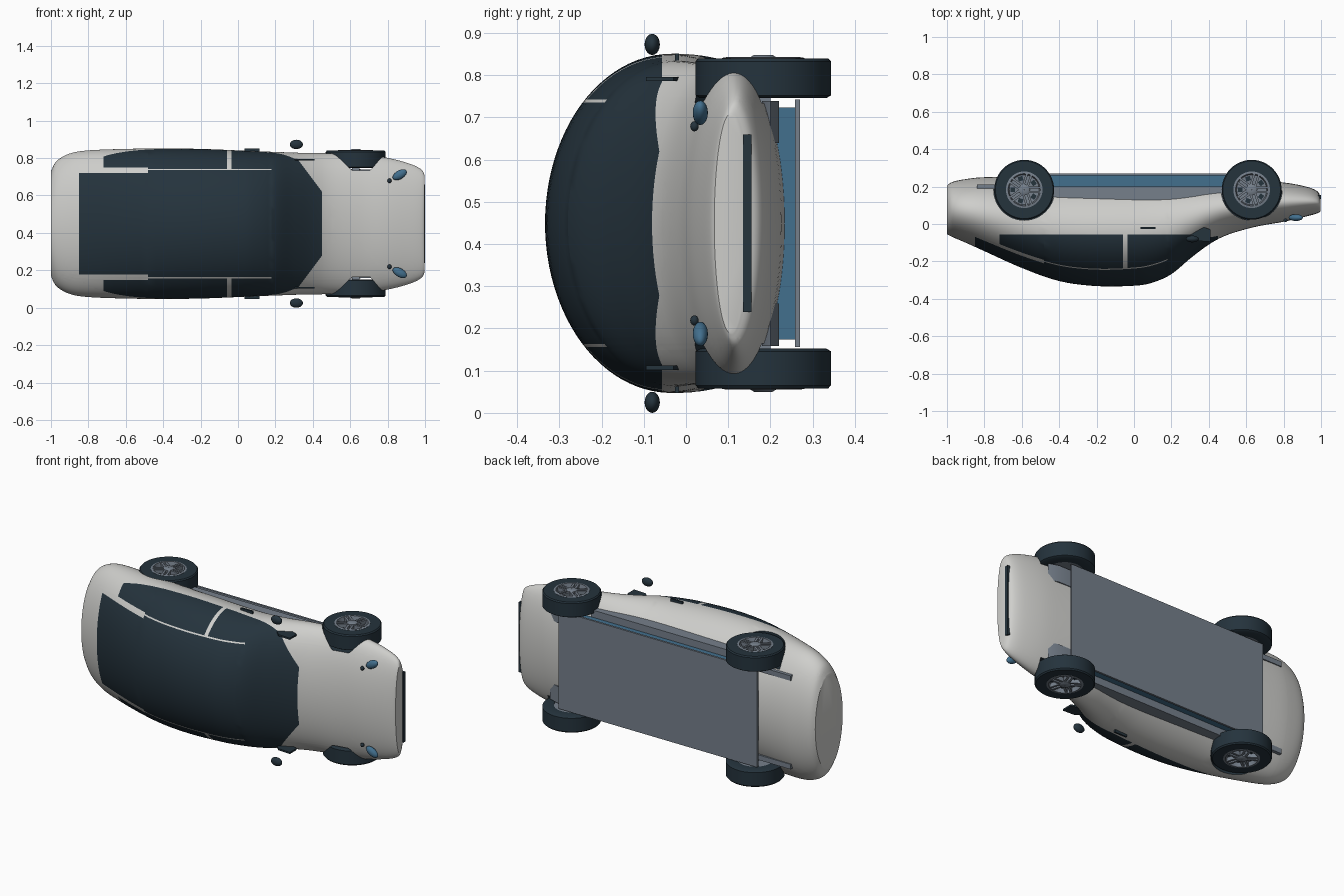
import bpy, bmesh, math
from mathutils import Matrix, Vector

if "Cube" in bpy.data.objects:
    bpy.data.objects.remove(bpy.data.objects["Cube"], do_unlink=True)

MID = 0.449  # height of the centre plane; the car lies on its side, roof to -y


def material(name, rgb):
    m = bpy.data.materials.new(name)
    m.use_nodes = True
    m.diffuse_color = (*rgb, 1)
    m.node_tree.nodes["Principled BSDF"].inputs["Base Color"].default_value = (*rgb, 1)
    return m


PAINT = material("pale paint", (0.62, 0.62, 0.6))
DARK = material("dark glass and rubber", (0.018, 0.033, 0.046))
GREY = material("slate grey", (0.18, 0.215, 0.26))
BLUE = material("steel blue", (0.055, 0.16, 0.27))


def finish(name, bm, mats, mirror=False, angle=35):
    """Turn a bmesh into an object whose origin is on the centre plane."""
    bmesh.ops.recalc_face_normals(bm, faces=bm.faces)
    me = bpy.data.meshes.new(name)
    bm.to_mesh(me)
    bm.free()
    ob = bpy.data.objects.new(name, me)
    bpy.context.collection.objects.link(ob)
    ob.location.z = MID
    for m in mats:
        me.materials.append(m)
    if mirror:
        mod = ob.modifiers.new("mirror", "MIRROR")
        mod.use_axis = (False, False, True)
        mod.use_mirror_merge = False
    shade(ob, angle)
    return ob


def shade(ob, angle):
    bpy.ops.object.select_all(action="DESELECT")
    bpy.context.view_layer.objects.active = ob
    ob.select_set(True)
    bpy.ops.object.shade_smooth_by_angle(angle=math.radians(angle))


def box(bm, lo, hi, turn=Matrix()):
    lo, hi = Vector(lo), Vector(hi)
    mat = turn @ Matrix.Translation((lo + hi) / 2) @ Matrix.Diagonal((*(hi - lo), 1))
    bmesh.ops.create_cube(bm, size=1, matrix=mat)


def box_part(name, lo, hi, mat, mirror=False):
    bm = bmesh.new()
    box(bm, lo, hi)
    return finish(name, bm, [mat], mirror)


def ellipsoid_part(name, centre, radii, mat, tilt=0):
    bm = bmesh.new()
    m = Matrix.Translation(centre) @ Matrix.Rotation(tilt, 4, "Y") @ Matrix.Diagonal((*radii, 1))
    bmesh.ops.create_uvsphere(bm, u_segments=24, v_segments=14, radius=1, matrix=m)
    return finish(name, bm, [mat], True)


def prism_part(name, outline, z0, z1, mat):
    bm = bmesh.new()
    f = bm.faces.new([bm.verts.new((x, y, z0)) for x, y in outline])
    out = bmesh.ops.extrude_face_region(bm, geom=[f])["geom"]
    bmesh.ops.translate(bm, vec=(0, 0, z1 - z0), verts=[v for v in out if isinstance(v, bmesh.types.BMVert)])
    return finish(name, bm, [mat], True)


def lathe(bm, profile, x, y, n=48):
    """Revolve a closed (radius, z) profile around the axle."""
    rings = [[bm.verts.new((x + r * math.cos(math.tau * i / n), y + r * math.sin(math.tau * i / n), z))
              for i in range(n)] for r, z in profile]
    for a, b in zip(rings, rings[1:] + rings[:1]):
        for i in range(n):
            j = (i + 1) % n
            bm.faces.new((a[i], a[j], b[j], b[i]))


# Body shell: elliptical sections of (x, roof y, floor y, half width)
STATIONS = [
    (-1, -.055, .205, .28), (-.97, -.07, .225, .335), (-.9, -.1, .24, .375),
    (-.8, -.145, .25, .392), (-.6, -.235, .25, .4), (-.4, -.305, .25, .402),
    (-.2, -.332, .25, .4), (0, -.33, .25, .392), (.1, -.313, .25, .387),
    (.2, -.268, .245, .384), (.3, -.185, .24, .38), (.4, -.11, .24, .378),
    (.5, -.058, .238, .376), (.65, -.015, .232, .372), (.8, .012, .222, .352),
    (.92, .04, .2, .32), (.98, .057, .175, .29), (.997, .067, .145, .26)]


def spline(pts, steps):
    vs = [Vector(p) for p in pts]
    for i in range(len(vs) - 1):
        p, q = vs[i], vs[i + 1]
        m0 = (q - vs[max(i - 1, 0)]) / 2
        m1 = (vs[min(i + 2, len(vs) - 1)] - p) / 2
        for k in range(steps):
            t = k / steps
            d = q - p
            yield p + m0 * t + (3 * d - 2 * m0 - m1) * t**2 + (m0 + m1 - 2 * d) * t**3
    yield vs[-1]


BELT, ROOF_HALF = -0.057, 0.272


def is_glass(c):
    x, h = c.x, abs(c.z)
    if c.y > BELT or x < -0.85 or x > 0.45 - 0.75 * max(0, h - 0.17):
        return False
    if h < ROOF_HALF:
        return True
    if x < -0.72 or (x < -0.48 and h < 0.3):
        return False                                # rear quarter and rail
    if -0.48 < x < 0.18 and 0.286 < h < 0.293:
        return False                                # thin roof rail
    return not (-0.058 < x < -0.036 and h > 0.286)  # door pillar


bm = bmesh.new()
N = 96
rings = []
for x, top, low, half in spline(STATIONS, 5):
    mid, rad = (top + low) / 2, (low - top) / 2
    rings.append([bm.verts.new((x, mid + rad * math.cos(math.tau * i / N), half * math.sin(math.tau * i / N)))
                  for i in range(N)])
for a, b in zip(rings, rings[1:]):
    for i in range(N):
        j = (i + 1) % N
        bm.faces.new((a[i], a[j], b[j], b[i]))
bm.faces.new(rings[0])
bm.faces.new(rings[-1])
# Cut clean edges where the glass meets the paint
cuts = [((0, BELT, 0), (0, 1, 0))]
cuts += [((x, 0, 0), (1, 0, 0)) for x in (-0.85, -0.72, -0.48, -0.058, -0.036, 0.18)]
cuts += [((0, 0, s * h), (0, 0, 1)) for s in (-1, 1) for h in (ROOF_HALF, 0.286, 0.293, 0.3)]
cuts += [((0.45, 0, s * 0.17), (1, 0, s * 0.75)) for s in (-1, 1)]
cuts.append(((0.45, 0, 0), (1, 0, 0)))
for co, no in cuts:
    bmesh.ops.bisect_plane(bm, geom=bm.verts[:] + bm.edges[:] + bm.faces[:], plane_co=co, plane_no=no)
for f in bm.faces:
    f.material_index = int(is_glass(f.calc_center_median()))
body = finish("body_shell", bm, [PAINT, DARK])

# Wheel wells
AXLES, AXLE_Y = (("rear", -0.587), ("front", 0.629)), 0.183
for end, ax in AXLES:
    bm = bmesh.new()
    for s in (-1, 1):
        bmesh.ops.create_cone(bm, cap_ends=True, segments=64, radius1=0.163, radius2=0.163, depth=0.2,
                              matrix=Matrix.Translation((ax, AXLE_Y, s * 0.385)))
    cutter = finish(end + "_well_cutter", bm, [DARK])
    cutter.hide_render = True
    mod = body.modifiers.new("well", "BOOLEAN")
    mod.object, mod.operation, mod.solver = cutter, "DIFFERENCE", "EXACT"
    mod.material_mode = "TRANSFER"
    bpy.context.view_layer.objects.active = body
    bpy.ops.object.modifier_apply(modifier=mod.name)
    bpy.data.objects.remove(cutter, do_unlink=True)
shade(body, 30)

# Wheels
for end, ax in AXLES:
    bm = bmesh.new()
    lathe(bm, [(.097, .297), (.15, .297), (.16, .303), (.16, .384), (.154, .391), (.097, .391)], ax, AXLE_Y)
    finish(end + "_tyres", bm, [DARK], True)
    bm = bmesh.new()
    lathe(bm, [(.098, .3), (.098, .392), (.086, .394), (.08, .37), (.002, .365), (.002, .3)], ax, AXLE_Y)
    lathe(bm, [(.002, .36), (.03, .36), (.03, .394), (.022, .399), (.002, .399)], ax, AXLE_Y, 24)
    slots = bmesh.new()
    for k in range(5):
        turn = Matrix.Translation((ax, AXLE_Y, 0)) @ Matrix.Rotation(math.tau * k / 5, 4, "Z")
        for y in (-0.012, 0.012):
            box(bm, (.02, y - .006, .36), (.088, y + .006, .392), turn)
        half_turn = turn @ Matrix.Rotation(math.pi / 5, 4, "Z")
        box(slots, (.05, -.013, .366), (.074, .013, .373), half_turn)
    finish(end + "_rims", bm, [GREY], True)
    finish(end + "_rim_slots", slots, [DARK], True)
    # Axle stubs
    box_part(end + "_axle", (ax - .02, .17, -.32), (ax + .02, .2, .32), GREY)

# Chassis
box_part("floor_plate", (-.66, .258, -.293), (.655, .27, .293), GREY)
box_part("battery_slab", (-.62, .2, -.275), (.62, .258, .275), BLUE)
box_part("side_sills", (-.5, .125, .27), (.49, .2, .318), GREY, True)
box_part("rear_bumper_bars", (-.84, .19, .25), (-.62, .21, .28), GREY, True)
prism_part("front_arms", [(.6, .18), (.72, .18), (.76, .2), (.7, .22), (.6, .22)], .19, .29, GREY)

# Exterior details
ellipsoid_part("door_mirrors", (.312, -.08, .424), (.035, .018, .025), DARK)
prism_part("mirror_mounts", [(.26, -.02), (.36, -.012), (.41, -.03), (.41, -.095), (.33, -.09)], .337, .347, DARK)
box_part("door_handles", (.035, -.026, .385), (.115, -.016, .402), DARK, True)
ellipsoid_part("headlights", (.865, .034, .262), (.042, .018, .023), BLUE, math.radians(-30))
ellipsoid_part("indicator_lamps", (.81, .02, .23), (.011, .01, .012), DARK)
box_part("front_grille", (.975, .135, -.21), (1, .155, .21), DARK)
